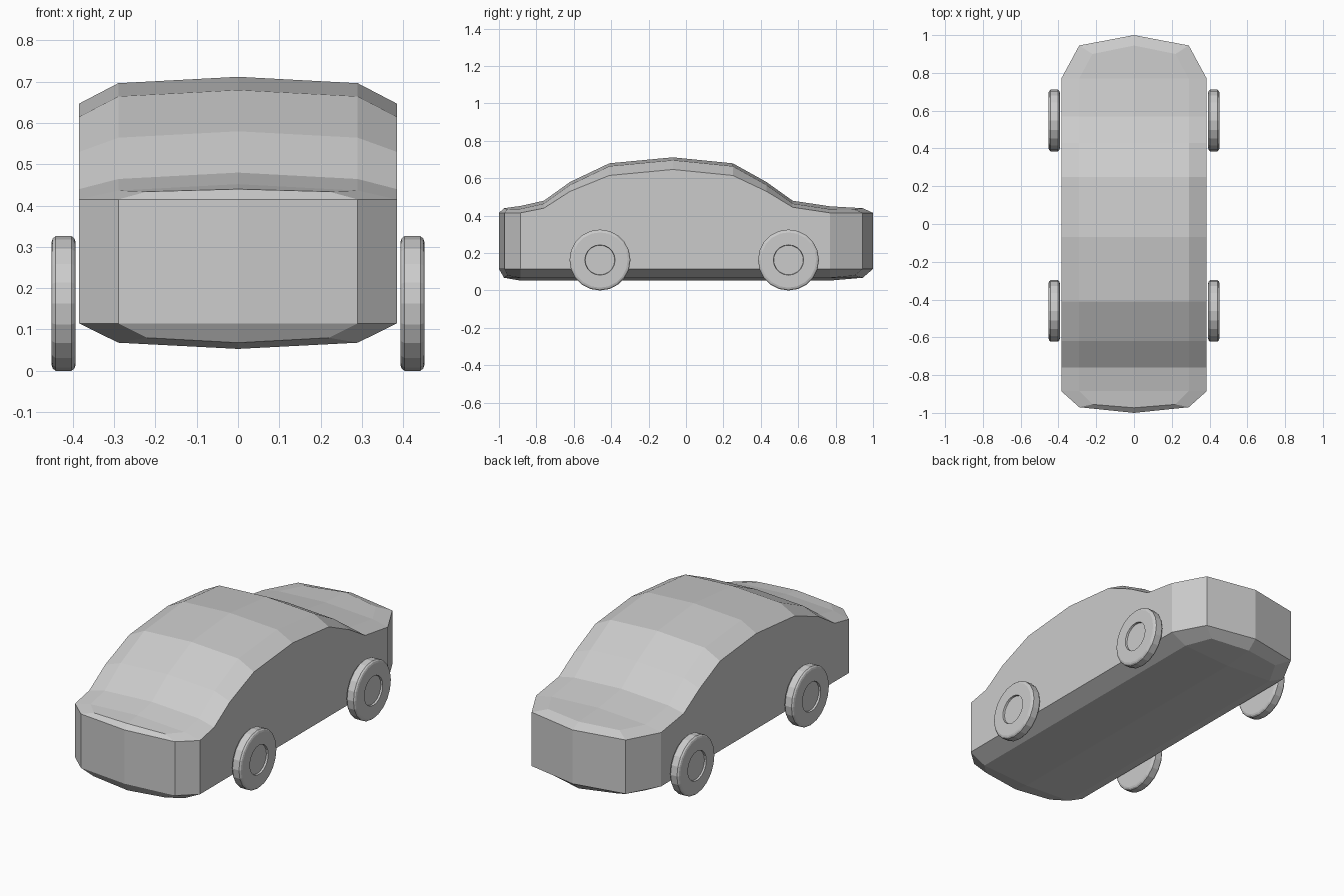
import bpy, bmesh
from math import cos, sin, tau

if "Cube" in bpy.data.objects:
    bpy.data.objects.remove(bpy.data.objects["Cube"])

# Roof line stations: y, centre height, side edge height
TOP = [(-.885, .452, .415), (-.76, .48, .44), (-.62, .58, .53), (-.41, .68, .615),
       (-.07, .712, .647), (.25, .68, .615), (.43, .58, .53), (.57, .48, .445), (.77, .45, .415)]
BOTTOM = [(-.885, .053, .115), (.77, .053, .115)]
# Nose and tail: y of the rim centre, rim corner, inner centre, inner corner
NOSE = (-1, -.97, -.973, -.955)
TAIL = (1, .945, .945, .90)
XM, XS = .29, .385


def finish(bm, name):
    bmesh.ops.remove_doubles(bm, verts=bm.verts, dist=1e-4)
    bmesh.ops.recalc_face_normals(bm, faces=bm.faces)
    me = bpy.data.meshes.new(name)
    bm.to_mesh(me)
    bm.free()
    ob = bpy.data.objects.new(name, me)
    bpy.context.collection.objects.link(ob)
    return ob


# Car body, built as two mirrored halves
def build_body():
    bm = bmesh.new()
    for s in (1, -1):
        def face(*pts):
            bm.faces.new([bm.verts.new((s * x, y, z)) for x, y, z in pts])

        def row(y, zc, zs):
            zm = zc + (.015 if zs > zc else -.0155)
            return (0, y, zc), (XM, y, zm), (XS, y, zs)

        for stations, rim_z, zc, zm in ((TOP, .415, .44, .434), (BOTTOM, .115, .068, .08)):
            rows = [row(*st) for st in stations]
            # Strips along the length
            for a, b in zip(rows, rows[1:]):
                for i in (0, 1):
                    face(a[i], a[i + 1], b[i + 1], b[i])
            # Rounded-off ends
            for end, r in ((NOSE, rows[0]), (TAIL, rows[-1])):
                rim_c, rim_m = (0, end[0], rim_z), (XM, end[1], rim_z)
                in_c, in_m = (0, end[2], zc), (.22, end[3], zm)
                face(rim_c, rim_m, in_m, in_c)
                face(in_c, in_m, r[1], r[0])
                face(rim_m, r[2], r[1], in_m)
        # Vertical end walls and side wall
        for end, y in ((NOSE, -.885), (TAIL, .77)):
            wall = [(0, end[0]), (XM, end[1]), (XS, y)]
            for (x0, y0), (x1, y1) in zip(wall, wall[1:]):
                face((x0, y0, .115), (x1, y1, .115), (x1, y1, .415), (x0, y0, .415))
        face(*[(XS, y, z) for y, _, z in TOP], (XS, .77, .115), (XS, -.885, .115))
    return finish(bm, "car_body")


# Wheel: lathe a tyre profile (x, radius) with a recessed hub
def build_wheel(name, side, y):
    profile = [(.393, .148), (.396, .157), (.403, .163), (.442, .163), (.449, .157),
               (.452, .148), (.452, .081), (.442, .079)]
    n = 20
    bm = bmesh.new()
    rings = [[bm.verts.new((side * x, y + r * cos(tau * i / n), .163 + r * sin(tau * i / n)))
              for i in range(n)] for x, r in profile]
    for a, b in zip(rings, rings[1:]):
        for i in range(n):
            j = (i + 1) % n
            bm.faces.new((a[i], a[j], b[j], b[i]))
    bm.faces.new(rings[0])
    bm.faces.new(rings[-1])
    return finish(bm, name)


build_body()
for end, y in (("front", -.46), ("rear", .548)):
    for hand, side in (("right", 1), ("left", -1)):
        build_wheel(f"{end}_{hand}_wheel", side, y)
